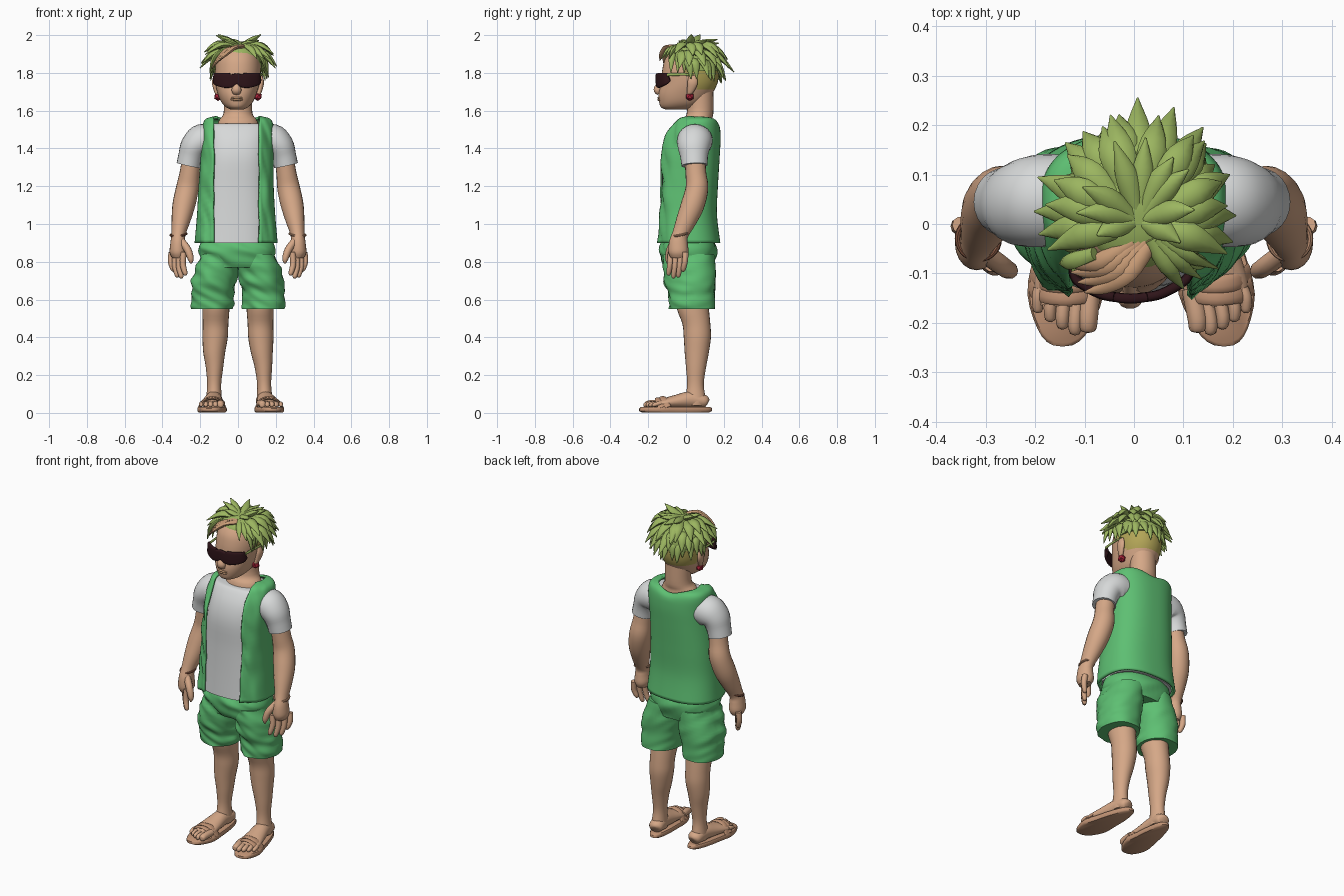
import bpy, bmesh, math, random
from mathutils import Vector, noise

random.seed(4)
X, Y, Z = Vector((1, 0, 0)), Vector((0, 1, 0)), Vector((0, 0, 1))


def material(name, rgb):
    m = bpy.data.materials.new(name)
    m.diffuse_color = (*[(c / 255) ** 2.2 for c in rgb], 1)
    return m


SKIN = material("skin", (212, 166, 134))
GREEN = material("cloth green", (94, 190, 114))
WHITE = material("shirt grey", (214, 216, 216))
HAIR = material("hair green", (154, 180, 96))
SHAVED = material("shaved hair olive", (178, 164, 88))
FRINGE = material("fringe tan", (204, 158, 120))
DARK = material("glasses dark", (50, 27, 31))
RED = material("earring red", (170, 40, 60))
BROWN = material("bracelet brown", (134, 88, 68))
SANDAL = material("sandal tan", (192, 146, 116))


def spline(rows, k):
    """Smooth interpolation of rows of numbers."""
    out = []
    for i in range(len(rows) - 1):
        a, b, c, d = rows[max(i - 1, 0)], rows[i], rows[i + 1], rows[min(i + 2, len(rows) - 1)]
        for j in range(k):
            t = j / k
            out.append([.5 * (2 * q + (r - p) * t + (2 * p - 5 * q + 4 * r - s) * t * t
                              + (3 * q - p - 3 * r + s) * t ** 3) for p, q, r, s in zip(a, b, c, d)])
    return out + [list(rows[-1])]


def power(v, e):
    return math.copysign(abs(v) ** (2 / e), v)


def skin_rings(bm, rings, closed=True):
    n = len(rings[0])
    for p, q in zip(rings, rings[1:]):
        for i in range(n if closed else n - 1):
            j = (i + 1) % n
            bm.faces.new((p[i], p[j], q[j], q[i]))
    if closed:
        bm.faces.new(rings[0])
        bm.faces.new(rings[-1])


def tube(bm, rows, n=16, ref=X, e=2, k=4, flat=False, wobble=0):
    """Loft rows (x, y, z, radius along ref, other radius); flat = level rings."""
    rows = spline(rows, k)
    pts = [Vector(r[:3]) for r in rows]
    rings = []
    for i, r in enumerate(rows):
        u, v = X, Y
        if not flat:
            t = (pts[min(i + 1, len(pts) - 1)] - pts[max(i - 1, 0)]).normalized()
            u = (ref - t * ref.dot(t)).normalized()
            v = t.cross(u)
        ring = []
        for j in range(n):
            a = 2 * math.pi * j / n
            off = u * (max(r[3], .001) * power(math.cos(a), e)) + v * (max(r[4], .001) * power(math.sin(a), e))
            p = pts[i] + off
            if wobble:
                w = wobble * (1 if p.y < .03 else .4)
                p += off.normalized() * w * noise.noise(Vector((p.x * 9, p.y * 9, p.z * 22 + p.x * 12)))
            ring.append(bm.verts.new(p))
        rings.append(ring)
    skin_rings(bm, rings)


def finish(bm, name, mats, rule=None, angle=50):
    bmesh.ops.recalc_face_normals(bm, faces=bm.faces[:])
    if rule:
        for f in bm.faces:
            f.material_index = rule(f.calc_center_median())
    me = bpy.data.meshes.new(name)
    bm.to_mesh(me)
    bm.free()
    for m in mats:
        me.materials.append(m)
    ob = bpy.data.objects.new(name, me)
    bpy.context.collection.objects.link(ob)
    bpy.ops.object.select_all(action='DESELECT')
    bpy.context.view_layer.objects.active = ob
    ob.select_set(True)
    bpy.ops.object.shade_smooth_by_angle(angle=math.radians(angle))
    return ob


def part(name, mat, *tubes, **kw):
    bm = bmesh.new()
    for rows in tubes:
        tube(bm, rows, **kw)
    return finish(bm, name, [mat])


def flip(rows, s):
    return [(r[0] * s, *r[1:]) for r in rows]


# Torso: shirt, and an open vest around it
TORSO = [(-.01, .01, .9, .213, .165), (-.01, .005, 1.05, .2, .152), (-.01, .01, 1.2, .192, .152),
         (-.005, .015, 1.35, .186, .156), (0, .03, 1.45, .184, .146), (0, .05, 1.52, .18, .122),
         (0, .057, 1.552, .165, .105), (0, .062, 1.565, .118, .085)]
part("shirt", WHITE, [(x, y, z, a - .014, b - .013) for x, y, z, a, b in TORSO[:6]] + [(0, .055, 1.532, .13, .09)],
     n=40, e=2.5, flat=True)
bm = bmesh.new()
rings = []
for x, y, z, a, b in spline(TORSO, 6):
    start, end = [math.acos(min(.9, abs(g - x) / a) ** 1.25) for g in (.112, -.128)]
    ring = []
    for j in range(73):
        t = -start + (math.pi + end + start) * j / 72
        p = Vector((x + a * power(math.cos(t), 2.5), y + b * power(math.sin(t), 2.5), z))
        if p.y < .04:
            p.y += .02 * noise.noise(Vector((p.x * 22, p.y * 10, z * 11 + p.x * 20))) - .005
        elif z > 1.5:  # scooped back of the neck
            p.z -= .03 * math.exp(-(p.x / .08) ** 2) * (z - 1.5) / .065
        ring.append(bm.verts.new(p))
    rings.append(ring)
skin_rings(bm, rings, closed=False)
vest = finish(bm, "vest", [GREEN])
mod = vest.modifiers.new("thickness", 'SOLIDIFY')
mod.thickness = .014
mod.offset = 0

# Shorts
LEG = [(.096, .015, .84, .1, .135), (.122, .022, .72, .117, .136), (.135, .03, .62, .113, .122),
       (.137, .032, .55, .108, .12)]
part("shorts", GREEN, [(-.007, .012, .93, .165, .12), (-.007, .012, .9, .19, .14), (-.003, .012, .85, .202, .15),
     (0, .015, .77, .19, .13)], LEG, flip(LEG, -1), n=48, e=2.2, k=8, flat=True, wobble=.018)

# Limbs, hands, feet and sandals on both sides
for s, side, turn in ((1, "left", .062), (-1, "right", .012)):
    part(side + "_sleeve", WHITE, [(x * s - (.008 if s < 0 else 0), *r) for x, *r in (
         (.12, .05, 1.44, .09, .075), (.18, .047, 1.44, .094, .09), (.222, .042, 1.41, .087, .076),
         (.242, .043, 1.36, .074, .066), (.254, .045, 1.31, .069, .064))], n=24, ref=Y)
    part(side + "_arm", SKIN, flip([(.24, .045, 1.38, .05, .055), (.256, .052, 1.27, .053, .055),
         (.268, .058, 1.19, .06, .06), (.287, .035, 1.1, .06, .062), (.302, .002, 1.02, .05, .054),
         (.315, -.03, .945, .037, .043), (.318, -.04, .9, .04, .05), (.318, -.04, .85, .044, .053),
         (.318, -.04, .82, .03, .04)], s), n=20)
    fingers = []
    for i in range(4):
        x, y, l = .288 + .021 * i, -.08 + .026 * i, (.11, .125, .12, .09)[i]
        fingers.append(flip([(x, y, .85, .017, .017), (x + .004, y - .004, .85 - l * .55, .016, .016),
                             (x - .008, y - .012, .85 - l, .013, .013), (x - .011, y - .014, .837 - l, .004, .004)], s))
    fingers.append(flip([(.3, -.06, .91, .02, .02), (.267, -.085, .865, .02, .02), (.25, -.095, .815, .016, .016),
                         (.25, -.097, .79, .004, .004)], s))
    part(side + "_fingers", SKIN, *fingers, n=10)
    bpy.ops.mesh.primitive_torus_add(major_radius=.042, minor_radius=.006, major_segments=28, minor_segments=8,
                                     location=(s * .315, -.03, .945), rotation=(.2, s * .1, 0))
    band = bpy.context.object
    band.name = side + "_bracelet"
    band.data.materials.append(SANDAL if s > 0 else BROWN)
    bpy.ops.object.shade_smooth_by_angle()

    def foot(y):
        """Centre line of the foot, turned outward towards the toes."""
        return .122 + turn * .2 + (.1 - y) * (turn * 2.4 + .06) * .85 / 1.3

    part(side + "_leg", SKIN, flip([(.115, .03, .66, .07, .08), (.117, .035, .56, .072, .085),
         (.119, .055, .47, .068, .074), (.121, .06, .4, .067, .072), (.126, .057, .32, .058, .064),
         (foot(.1), .053, .24, .046, .053), (foot(.07), .05, .15, .037, .044), (foot(.05), .05, .07, .042, .055),
         (foot(.05), .05, .04, .04, .05)], s), n=24, flat=True)
    part(side + "_foot", SKIN, flip([(foot(.12), .115, .055, .015, .015), (foot(.1), .1, .06, .04, .034),
         (foot(.03), .03, .07, .044, .045), (foot(-.05), -.05, .06, .055, .036), (foot(-.12), -.12, .05, .065, .026),
         (foot(-.16), -.165, .045, .06, .015)], s), n=20)
    toes = []
    for i in range(5):
        w, tip, r = -.05 + .026 * i, -.225 + (.005, 0, .012, .027, .045)[i], (.02, .014, .014, .013, .012)[i]
        toes.append(flip([(foot(-.13) + w, -.13, .05, r, r), (foot(tip) + w, tip + .03, .048, r, r),
                          (foot(tip) + w, tip + .006, .041, r * .8, r * .8), (foot(tip) + w, tip, .04, .003, .003)], s))
    part(side + "_toes", SKIN, *toes, n=10)
    bm = bmesh.new()
    rings = []
    for z, g in ((.003, .93), (.01, 1), (.024, 1), (.03, .96)):
        ring = []
        for j in range(40):
            a = 2 * math.pi * j / 40
            y = -.055 + .193 * g * math.cos(a)
            half = .066 - .014 * math.cos(a) + .012 * math.exp(-((y + .14) / .06) ** 2)
            ring.append(bm.verts.new((s * (foot(y) + half * g * power(math.sin(a), 2.6)), y, z)))
        rings.append(ring)
    skin_rings(bm, rings)
    finish(bm, side + "_sandal_sole", [SANDAL])
    part(side + "_sandal_straps", SANDAL, *[flip([(foot(y) - .07, y + .01, .028, .022, .005),
         (foot(y) - .045, y, h - .014, .02, .006), (foot(y), y - .008, h, .017, .006),
         (foot(y) + .045, y, h - .016, .02, .006), (foot(y) + .07, y + .015, .028, .022, .005)], s)
         for y, h in ((-.115, .083), (-.14, .076))], n=10, ref=Y)

# Neck and head; the back of the head is shaved hair
part("neck", SKIN, [(0, .06, 1.5, .12, .09), (0, .06, 1.55, .1, .078), (0, .075, 1.59, .076, .07),
                    (0, .075, 1.7, .075, .07)], n=24, flat=True)
bm = bmesh.new()
tube(bm, [(-.005, -.055, 1.605, .03, .05), (-.005, -.037, 1.618, .058, .095), (-.005, -.02, 1.645, .083, .122),
          (-.005, -.003, 1.69, .103, .142), (-.003, .018, 1.75, .118, .15), (0, .025, 1.82, .121, .15),
          (0, .03, 1.88, .112, .138), (0, .035, 1.93, .085, .1), (0, .035, 1.95, .03, .04)], n=40, e=2.15, k=5, flat=True)
finish(bm, "head", [SKIN, SHAVED], lambda c: int(c.y > .05 and c.z > 1.715 or c.z > 1.79 and c.y > 0))
part("nose", SKIN, [(-.008, -.115, 1.79, .014, .012), (-.008, -.138, 1.74, .017, .018),
                    (-.008, -.15, 1.71, .026, .022), (-.008, -.142, 1.69, .02, .012)], n=14)
part("lips", FRINGE, *[[(-.056, -.114, 1.674, .003, .004), (-.03, -.137, z, .005, .007), (-.006, -.144, z, .006, .008),
                        (.018, -.137, z, .005, .007), (.044, -.114, 1.674, .003, .004)] for z in (1.668, 1.658)],
     n=10, ref=Z)
part("ears", SKIN, *[flip([(.108, .015, 1.685, .01, .012), (.116, .025, 1.71, .013, .02), (.124, .035, 1.75, .014, .028),
                           (.122, .035, 1.785, .008, .02)], s) for s in (1, -1)], n=14)
for s, side in ((1, "left"), (-1, "right")):
    bpy.ops.mesh.primitive_ico_sphere_add(subdivisions=1, radius=.024, location=(s * .105, .02, 1.675))
    bpy.context.object.name = side + "_earring"
    bpy.context.object.data.materials.append(RED)

# Wraparound sunglasses, narrow at the nose
part("sunglasses", DARK, [(-.126, -.09, 1.778, .024, .006), (-.115, -.114, 1.768, .033, .01),
     (-.07, -.141, 1.76, .039, .01), (-.03, -.149, 1.763, .036, .01), (-.007, -.151, 1.778, .02, .01),
     (.016, -.149, 1.763, .036, .01), (.056, -.141, 1.76, .039, .01), (.103, -.114, 1.768, .033, .01),
     (.116, -.09, 1.778, .024, .006)], n=20, ref=Z, e=4)
part("glasses_arms", HAIR, *[flip([(.121, -.1, 1.79, .005, .008), (.126, -.03, 1.792, .005, .007),
                                   (.126, .04, 1.79, .005, .006)], s) for s in (1, -1)], n=8)

# Hair: a cap with layered leaf-shaped spikes swept outward and back
bm = bmesh.new()
tube(bm, [(.005, .06, 1.81, .122, .124), (.005, .045, 1.87, .124, .138), (.005, .035, 1.92, .104, .118),
          (.005, .035, 1.95, .06, .07), (.005, .035, 1.96, .01, .01)], n=24, flat=True)
# layer: count, start and end angle, (reach, height) of root, middle and tip, width
for count, a0, a1, root, mid, tip, w in (
        (15, -12, 192, (.09, 1.87), (.135, 1.85), (.165, 1.765), .026),
        (13, -30, 210, (.075, 1.905), (.14, 1.9), (.2, 1.835), .029),
        (12, -40, 220, (.03, 1.94), (.12, 1.945), (.195, 1.895), .029),
        (9, -55, 235, (.01, 1.945), (.065, 1.965), (.125, 1.985), .023)):
    for i in range(count):
        a = math.radians(a0 + (a1 - a0) * (i + random.uniform(.15, .85)) / count)
        c, q = math.cos(a), math.sin(a)
        g, dz = random.uniform(.85, 1.07), random.uniform(-.02, .012) + .025 * abs(c) - .015
        line = [(.01 + r * h * c, cy + r * h * q, z + d) for (r, z), cy, h, d in
                ((root, .01, 1, 0), (mid, .035, 1, dz / 2), (tip, .045, g, dz))]
        tube(bm, [(*line[0], w * .6, .012), (*line[1], w, .016), (*line[2], .002, .002)],
             n=8, ref=Vector((-q, c, 0)), k=5)
# locks over the temples and the side of the forehead
for s in (-1, 1):
    for i in range(3):
        y = -.06 + .035 * i
        tube(bm, [(s * .08, y, 1.92, .012, .014), (s * .128, y - .015, 1.88, .012, .018),
                  (s * (.15 - .01 * i), y - .02, 1.8, .002, .002)], n=8, ref=X)
for i in range(3):
    tube(bm, [(.035 + .01 * i, -.03, 1.945, .016, .012), (.07 + .02 * i, -.09 + .012 * i, 1.925, .018, .012),
              (.1 + .035 * i, -.13 + .02 * i, 1.875, .002, .002)], n=8, ref=X)
finish(bm, "spiky_hair", [HAIR])
part("fringe", FRINGE, *[[(.035 - .012 * i, -.035, 1.938, .016, .012),
                          (-.01 - .018 * i, -.098 + .008 * i, 1.937 - .006 * i, .019, .011),
                          (-.06 - .016 * i, -.128 + .016 * i, 1.9 - .01 * i, .014, .009),
                          (-.1 - .013 * i, -.138 + .02 * i, 1.865 - .014 * i, .002, .002)] for i in range(4)],
     n=8, ref=Y)
